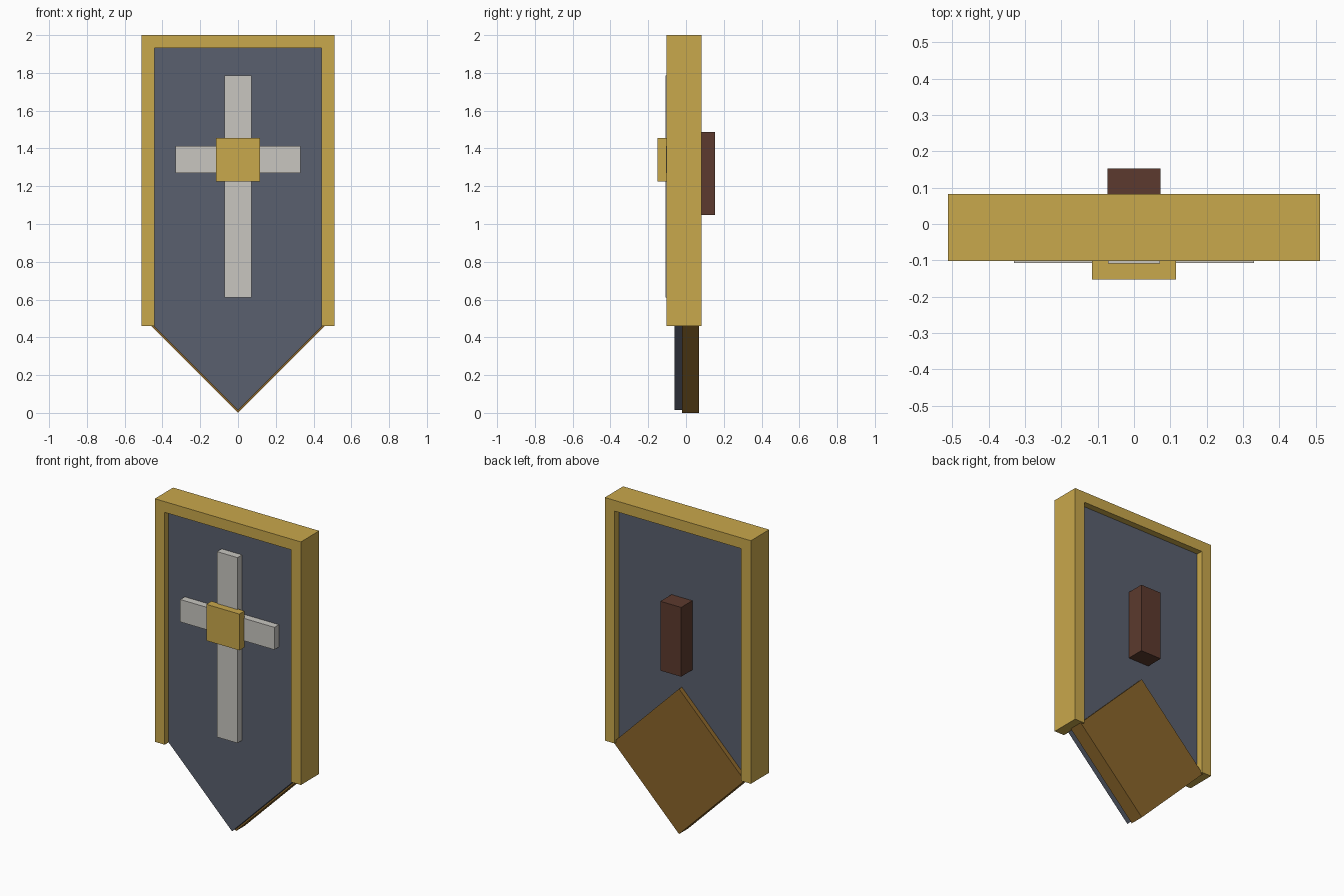
import bpy
import bmesh

if "Cube" in bpy.data.objects:
    bpy.data.objects.remove(bpy.data.objects["Cube"], do_unlink=True)


def linear(c):
    c /= 255
    return c / 12.92 if c <= 0.04045 else ((c + 0.055) / 1.055) ** 2.4


def material(name, r, g, b):
    mat = bpy.data.materials.new(name)
    mat.use_nodes = True
    color = (linear(r), linear(g), linear(b), 1)
    mat.diffuse_color = color
    mat.node_tree.nodes["Principled BSDF"].inputs["Base Color"].default_value = color
    return mat


gold = material("gold", 201, 168, 76)
dark_gold = material("dark gold", 138, 101, 42)
slate = material("slate blue", 90, 96, 110)
silver = material("pale silver", 200, 198, 192)
leather = material("brown leather", 92, 58, 46)


def plate(name, outline, front, back, mat):
    """Extrude an x-z outline from y = front to y = back."""
    bm = bmesh.new()
    face = bm.faces.new([bm.verts.new((x, front, z)) for x, z in outline])
    new = bmesh.ops.extrude_face_region(bm, geom=[face])["geom"]
    for v in new:
        if isinstance(v, bmesh.types.BMVert):
            v.co.y = back
    bmesh.ops.recalc_face_normals(bm, faces=bm.faces)
    mesh = bpy.data.meshes.new(name)
    bm.to_mesh(mesh)
    bm.free()
    mesh.materials.append(mat)
    obj = bpy.data.objects.new(name, mesh)
    bpy.context.collection.objects.link(obj)
    return obj


def block(name, half, low, high, front, back, mat):
    plate(name, [(-half, low), (half, low), (half, high), (-half, high)], front, back, mat)


def diamond(name, radius, center, front, back, mat):
    plate(name, [(0, center - radius), (radius, center), (0, center + radius), (-radius, center)],
          front, back, mat)


# Rim around the top and both sides, open at the bottom
OUT, INN, LOW = 0.512, 0.442, 0.46
plate("rim", [(-OUT, LOW), (-INN, LOW), (-INN, 1.932), (INN, 1.932),
              (INN, LOW), (OUT, LOW), (OUT, 2), (-OUT, 2)], -0.102, 0.082, gold)

# Shield body and its pointed tip
block("body_panel", INN, LOW, 1.932, -0.062, 0.041, slate)
diamond("tip_panel", 0.446, LOW, -0.06, 0.039, slate)
diamond("tip_backing", LOW, LOW, -0.02, 0.07, dark_gold)

# Cross with central boss
block("cross_upright", 0.072, 0.61, 1.785, -0.108, -0.06, silver)
block("cross_arms", 0.33, 1.27, 1.412, -0.107, -0.06, silver)
block("boss", 0.116, 1.226, 1.456, -0.152, -0.1, gold)

# Grip on the back
block("grip", 0.073, 1.048, 1.487, 0.035, 0.153, leather)
